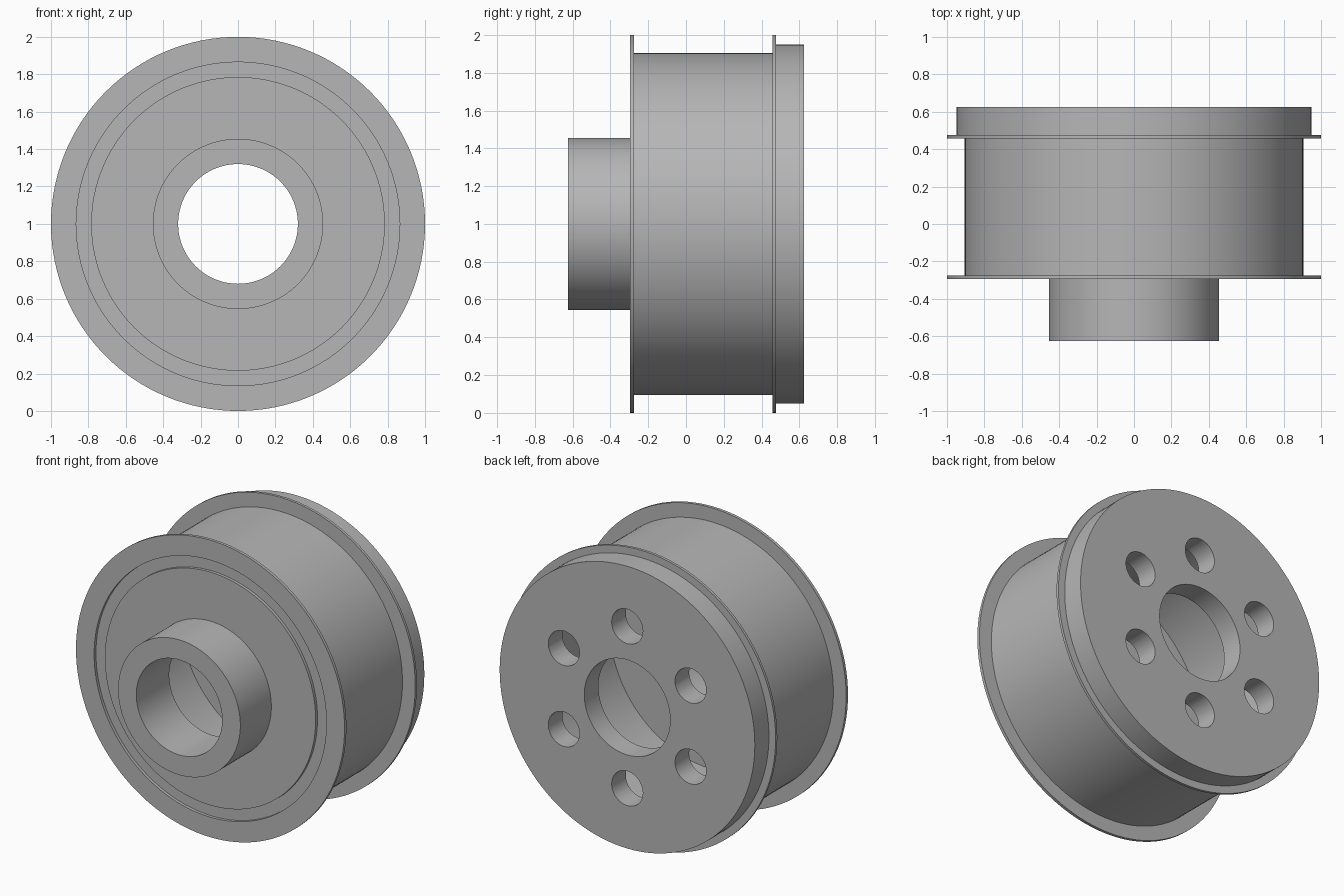
import bpy, bmesh, math
from mathutils import Matrix

old = bpy.data.objects.get("Cube")
if old:
    bpy.data.objects.remove(old, do_unlink=True)

SEGMENTS = 128
BORE = 0.32

# Single grey finish
grey = bpy.data.materials.new("plain grey")
grey.use_nodes = True
colour = (0.47, 0.47, 0.47, 1)
grey.diffuse_color = colour
grey.node_tree.nodes["Principled BSDF"].inputs["Base Color"].default_value = colour


def add_object(name, bm):
    bmesh.ops.recalc_face_normals(bm, faces=bm.faces)
    mesh = bpy.data.meshes.new(name)
    bm.to_mesh(mesh)
    bm.free()
    mesh.materials.append(grey)
    obj = bpy.data.objects.new(name, mesh)
    bpy.context.collection.objects.link(obj)
    return obj


def ring(name, inner, outer, front, back):
    """Turn a rectangular section around the wheel axis."""
    bm = bmesh.new()
    section = [(inner, front), (outer, front), (outer, back), (inner, back)]
    loops = []
    for i in range(SEGMENTS):
        a = math.tau * i / SEGMENTS
        loops.append([bm.verts.new((r * math.cos(a), y, 1 + r * math.sin(a)))
                      for r, y in section])
    for i, cur in enumerate(loops):
        nxt = loops[(i + 1) % SEGMENTS]
        for j in range(4):
            k = (j + 1) % 4
            bm.faces.new((cur[j], cur[k], nxt[k], nxt[j]))
    return add_object(name, bm)


def smooth(obj):
    bpy.ops.object.select_all(action='DESELECT')
    obj.select_set(True)
    bpy.context.view_layer.objects.active = obj
    bpy.ops.object.shade_smooth_by_angle(angle=math.radians(30))


# Turned parts, from front to back
parts = [
    ring("front_hub", BORE, 0.455, -0.625, -0.295),
    ring("front_cap", BORE, 0.785, -0.295, -0.275),
    ring("front_flange", 0.865, 1.0, -0.295, -0.275),
    ring("drum", 0.76, 0.905, -0.275, 0.475),
    ring("rear_flange", 0.905, 1.0, 0.457, 0.475),
]
back_plate = ring("back_plate", BORE, 0.95, 0.475, 0.625)
parts.append(back_plate)

# Six bolt holes through the back plate
bm = bmesh.new()
for i in range(6):
    a = math.radians(90 + 60 * i)
    place = Matrix.Translation((0.545 * math.cos(a), 0.55, 1 + 0.545 * math.sin(a)))
    bmesh.ops.create_cone(bm, cap_ends=True, segments=48, radius1=0.116,
                          radius2=0.116, depth=0.4,
                          matrix=place @ Matrix.Rotation(math.pi / 2, 4, 'X'))
cutter = add_object("bolt_hole_cutter", bm)
cutter.hide_render = True

cut = back_plate.modifiers.new("bolt_holes", 'BOOLEAN')
cut.operation = 'DIFFERENCE'
cut.solver = 'EXACT'
cut.object = cutter
bpy.context.view_layer.objects.active = back_plate
bpy.ops.object.modifier_apply(modifier=cut.name)
bpy.data.objects.remove(cutter, do_unlink=True)

for part in parts:
    smooth(part)
